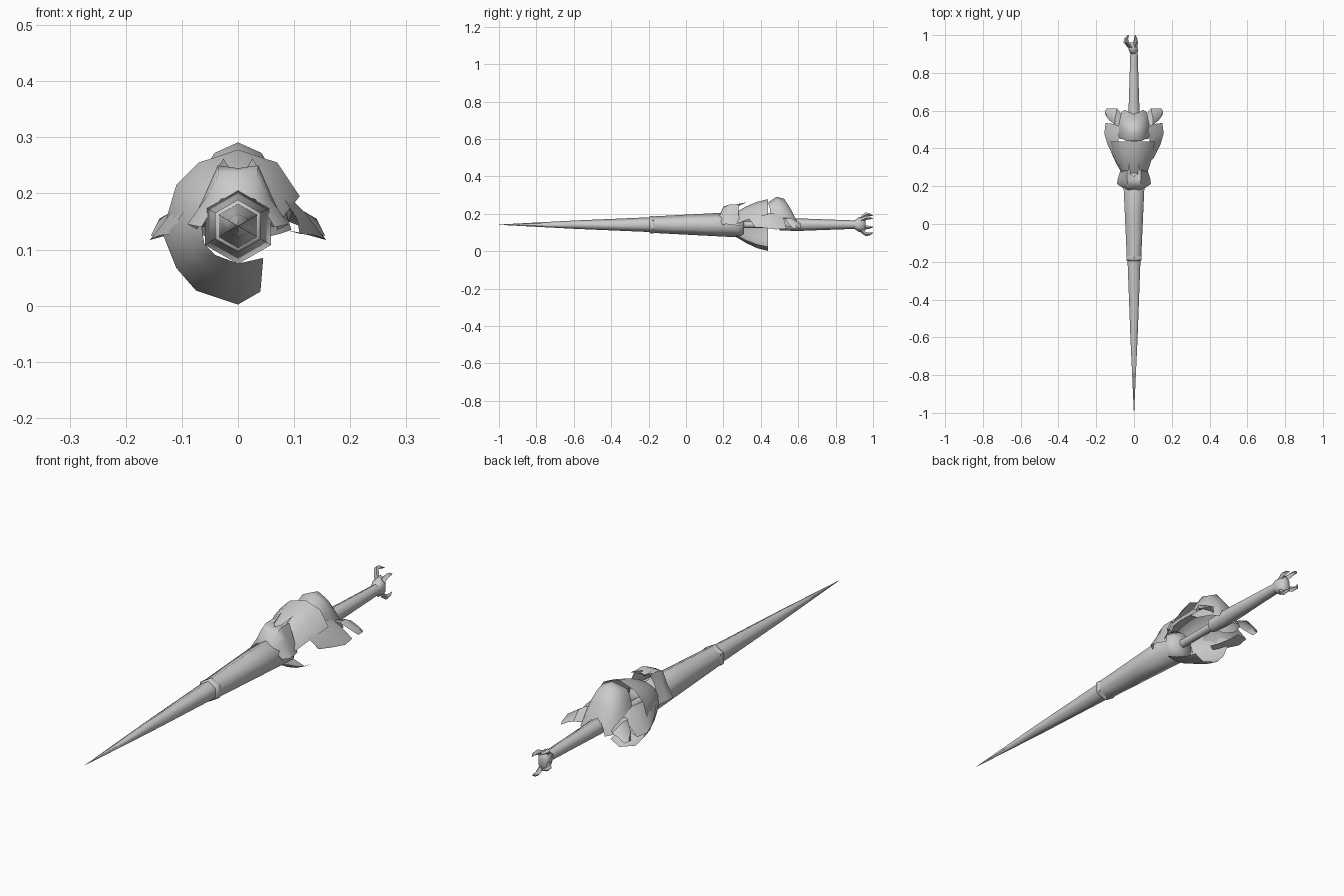
import bpy, math

steel = bpy.data.materials.new("pale_grey")
steel.diffuse_color = (0.6, 0.6, 0.6, 1)
AXIS = 0.142  # height of the weapon's centre line


def make(name, verts, faces, mirror=False, angle=50):
    me = bpy.data.meshes.new(name)
    me.from_pydata(verts, [], faces)
    me.update()
    ob = bpy.data.objects.new(name, me)
    bpy.context.collection.objects.link(ob)
    me.materials.append(steel)
    bpy.ops.object.select_all(action='DESELECT')
    ob.select_set(True)
    bpy.context.view_layer.objects.active = ob
    bpy.ops.object.shade_smooth_by_angle(angle=math.radians(angle))
    if mirror:
        m = ob.modifiers.new("mirror", 'MIRROR')
        m.use_clip = True
    return ob


def loft(name, rings, closed=True, caps=False, mirror=False, angle=50):
    """Skin a list of equal-length point rings."""
    n = len(rings[0])
    verts = [p for r in rings for p in r]
    faces = []
    for i in range(len(rings) - 1):
        for j in range(n if closed else n - 1):
            k = (j + 1) % n
            faces.append((i*n + j, i*n + k, (i+1)*n + k, (i+1)*n + j))
    if caps:
        faces += [tuple(reversed(range(n))), tuple(range(len(verts) - n, len(verts)))]
    return make(name, verts, faces, mirror, angle)


def hexagon(y, r, rz=None, x=0, z=AXIS, sides=6):
    rz = rz or r
    return [(x + r*math.sin(2*math.pi*i/sides), y, z + rz*math.cos(2*math.pi*i/sides))
            for i in range(sides)]


# Lance: slender point, step, thicker shaft
loft("lance_point", [hexagon(-1, .0008), hexagon(-.6, .022), hexagon(-.18, .04)],
     caps=True, angle=65)
loft("lance_step", [hexagon(-.195, .041), hexagon(-.19, .047), hexagon(-.175, .047),
                    hexagon(-.17, .044)], caps=True)
loft("lance_shaft", [hexagon(-.18, .044), hexagon(.05, .056), hexagon(.28, .068),
                     hexagon(.31, .05)], caps=True, angle=65)

# Handle: thin core inside the guard, tapered grip behind it
loft("handle_core", [hexagon(.29, .018), hexagon(.58, .018)], caps=True, angle=65)
loft("grip", [hexagon(.5, .03), hexagon(.59, .034), hexagon(.75, .028), hexagon(.92, .022)],
     caps=True, angle=65)

# Clawed pommel
loft("pommel", [hexagon(.9, .022), hexagon(.925, .029, .04, -.004),
                hexagon(.95, .026, .042, -.01), hexagon(.96, .015, .025, -.012)],
     caps=True, angle=65)
for i, (x, dz) in enumerate([(-.03, .045), (.008, .03), (-.035, -.012), (.006, -.042)]):
    loft(f"pommel_claw_{i+1}", [
        hexagon(.935, .013, .014, x*.6, AXIS + dz*.7, 4),
        hexagon(.96, .011, .011, x*1.25, AXIS + dz*1.2, 4),
        hexagon(.98, .008, .008, x*1.3, AXIS + dz*1.2, 4),
        hexagon(1.0, .001, .001, x*.9, AXIS + dz*1.05, 4)], caps=True)

# Hand guard: flared bowl, open behind and along its lower right side
rim = [(.04, .025), (0, .002), (-.075, .027), (-.11, .067), (-.135, .13), (-.11, .215),
       (-.07, .255), (0, .278), (.07, .255), (.11, .195)]
root = [(.045, .085), (0, .075), (-.04, .09), (-.06, .11), (-.065, .142), (-.06, .175),
        (-.04, .195), (0, .21), (.04, .195), (.07, .145)]
rings = []
for t, y in ((0, .27), (.42, .32), (.8, .38), (1, .438)):
    rings.append([(a[0] + (b[0]-a[0])*t, y, a[1] + (b[1]-a[1])*t)
                  for a, b in zip(root, rim)])
loft("hand_guard", rings, closed=False)

# Collar draped over the shaft in front of the guard (right half, mirrored)
loft("collar", [
    [(0, .18, .195), (.03, .18, .19), (.05, .185, .165), (.065, .195, .14)],
    [(0, .20, .238), (.034, .20, .235), (.055, .205, .195), (.09, .212, .145)],
    [(0, .23, .245), (.036, .235, .25), (.058, .24, .2), (.085, .245, .142)],
    [(0, .25, .225), (.036, .285, .25), (.056, .28, .205), (.07, .29, .135)]],
    closed=False, mirror=True)
# Short spikes standing on the collar's back edge
make("collar_spike", [(.012, .23, .24), (.036, .24, .245), (.026, .325, .262), (.022, .25, .225)],
     [(0, 1, 2), (1, 3, 2), (3, 0, 2), (0, 3, 1)], mirror=True)

# Hood arching over the hand behind the guard
loft("rear_hood", [
    [(0, .44, .262), (.04, .44, .255), (.06, .45, .225), (.075, .45, .165)],
    [(0, .485, .291), (.042, .485, .272), (.07, .49, .225), (.09, .48, .15)],
    [(0, .525, .28), (.042, .525, .258), (.07, .53, .205), (.095, .53, .135)],
    [(0, .56, .225), (.035, .565, .215), (.06, .575, .17), (.075, .585, .128)],
    [(0, .585, .165), (.025, .59, .165), (.04, .6, .145), (.05, .605, .122)]],
    closed=False, mirror=True)

# Curled petals at the hood's rear corners
loft("rear_petal", [
    [(.055, .5, .18), (.06, .545, .16), (.06, .575, .14)],
    [(.10, .525, .175), (.10, .56, .178), (.09, .612, .15)],
    [(.132, .55, .145), (.14, .575, .155), (.115, .612, .14)],
    [(.15, .575, .12), (.155, .595, .125), (.145, .612, .122)]],
    closed=False, mirror=True)

# Drooping side wings
loft("side_wing", [
    [(.085, .33, .185), (.085, .40, .2), (.08, .47, .205), (.08, .52, .18)],
    [(.105, .35, .155), (.12, .41, .165), (.12, .48, .165), (.115, .53, .15)],
    [(.11, .37, .128), (.14, .42, .125), (.157, .48, .117), (.15, .535, .12)],
    [(.088, .38, .134), (.10, .42, .132), (.11, .48, .13), (.11, .53, .13)]],
    closed=False, mirror=True)
